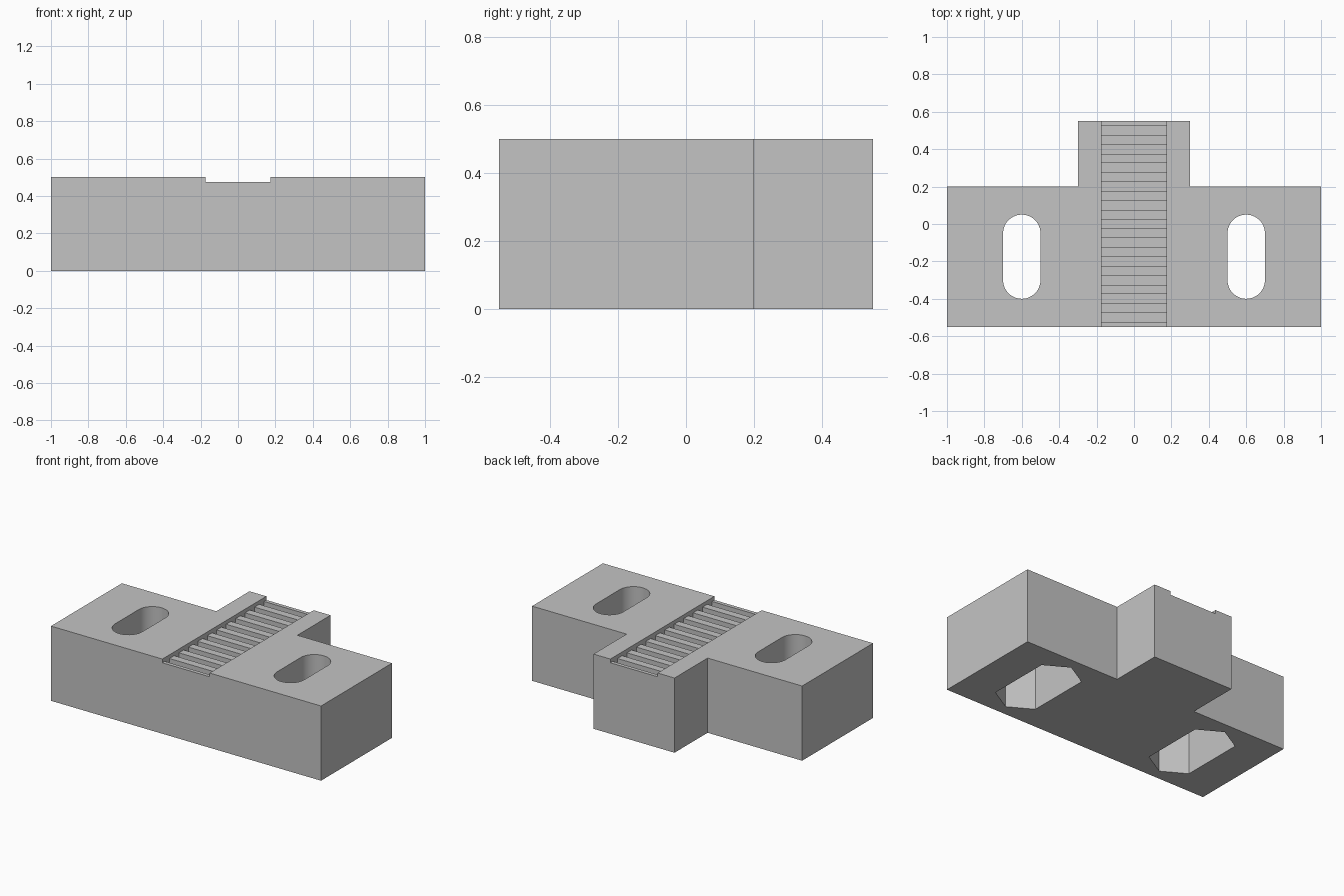
import bpy
import bmesh
from math import cos, sin, pi, radians
from mathutils import Vector

if "Cube" in bpy.data.objects:
    bpy.data.objects.remove(bpy.data.objects["Cube"])

HEIGHT = 0.5
FRONT, BACK = -0.55, 0.55
CHANNEL_HALF, CHANNEL_FLOOR = 0.175, 0.475
GROOVE_DEPTH, PITCH = 0.0375, 0.1
SLOT_X, SLOT_Y, TRAVEL = 0.6, -0.175, 0.125

grey = bpy.data.materials.new("plain grey")
grey.use_nodes = True
grey.diffuse_color = (0.55, 0.55, 0.55, 1)
grey.node_tree.nodes["Principled BSDF"].inputs["Base Color"].default_value = grey.diffuse_color


def prism(name, outline, sweep):
    """Extrude a closed outline of 3D points along a vector."""
    bm = bmesh.new()
    face = bm.faces.new([bm.verts.new(p) for p in outline])
    swept = bmesh.ops.extrude_face_region(bm, geom=[face])["geom"]
    verts = [v for v in swept if isinstance(v, bmesh.types.BMVert)]
    bmesh.ops.translate(bm, vec=Vector(sweep), verts=verts)
    bmesh.ops.recalc_face_normals(bm, faces=bm.faces)
    mesh = bpy.data.meshes.new(name)
    bm.to_mesh(mesh)
    bm.free()
    mesh.materials.append(grey)
    obj = bpy.data.objects.new(name, mesh)
    bpy.context.collection.objects.link(obj)
    return obj


def long_hole(x, radius, sides, z):
    """Outline of a polygon stretched along y, with points on the y axis."""
    half = sides // 2
    points = []
    for start, shift in ((0, TRAVEL), (pi, -TRAVEL)):
        # A hexagon keeps its flats on the sides
        offset = pi / 6 if sides == 6 else 0
        steps = 2 if sides == 6 else half
        for i in range(steps + 1):
            a = start + offset + i * 2 * pi / sides
            points.append((x + radius * cos(a), SLOT_Y + shift + radius * sin(a), z))
    return points


# T-shaped block
right_half = [(1, FRONT), (1, 0.2), (0.3, 0.2), (0.3, BACK)]
outline = right_half + [(-x, y) for x, y in reversed(right_half)]
block = prism("clamp_block", [(x, y, 0) for x, y in outline], (0, 0, HEIGHT))

# Toothed channel, cut with one comb-shaped profile
comb = [(FRONT - 0.1, CHANNEL_FLOOR)]
for i in range(11):
    y = FRONT + 0.025 + i * PITCH
    low = CHANNEL_FLOOR - GROOVE_DEPTH
    comb += [(y, CHANNEL_FLOOR), (y, low),
             (y + PITCH / 2, low), (y + PITCH / 2, CHANNEL_FLOOR)]
comb += [(BACK + 0.1, CHANNEL_FLOOR), (BACK + 0.1, HEIGHT + 0.1),
         (FRONT - 0.1, HEIGHT + 0.1)]
cutters = [prism("channel_cutter", [(-CHANNEL_HALF, y, z) for y, z in comb],
                 (2 * CHANNEL_HALF, 0, 0))]

# Bolt slots with long hexagonal nut pockets underneath
for side, x in (("left", SLOT_X), ("right", -SLOT_X)):
    cutters.append(prism(side + "_nut_pocket_cutter",
                         long_hole(x, 0.18, 6, -0.1), (0, 0, 0.4)))
    cutters.append(prism(side + "_slot_cutter",
                         long_hole(x, 0.1, 48, 0.2), (0, 0, 0.5)))

bpy.ops.object.select_all(action="DESELECT")
block.select_set(True)
bpy.context.view_layer.objects.active = block
for cutter in cutters:
    cutter.hide_render = True
    cut = block.modifiers.new(cutter.name, "BOOLEAN")
    cut.operation = "DIFFERENCE"
    cut.solver = "EXACT"
    cut.object = cutter
    bpy.ops.object.modifier_apply(modifier=cut.name)
    bpy.data.objects.remove(cutter)

# Smooth slot ends, crisp edges elsewhere
bpy.ops.object.shade_smooth_by_angle(angle=radians(25))
